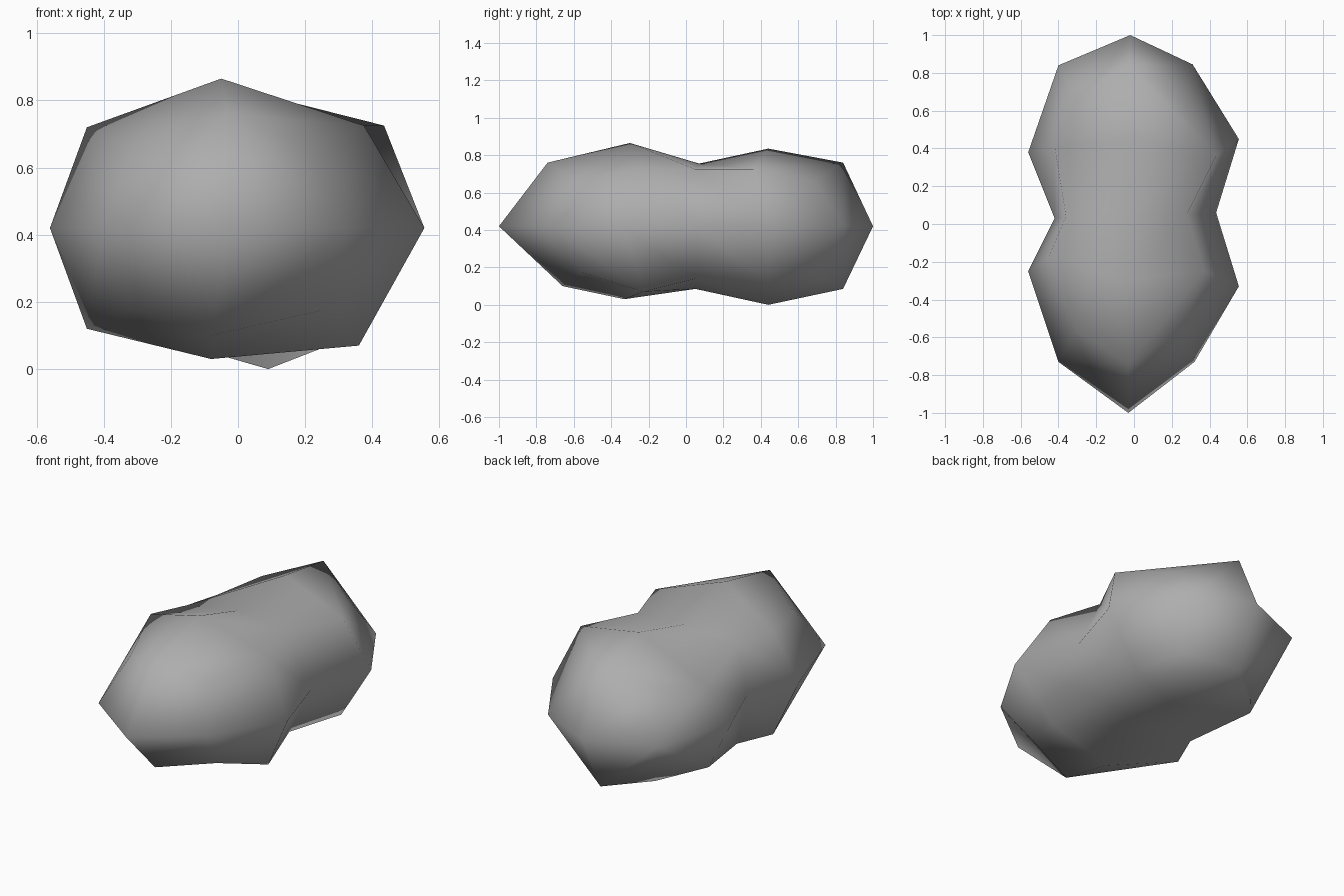
import bpy
import bmesh

cube = bpy.data.objects.get("Cube")
if cube:
    bpy.data.objects.remove(cube, do_unlink=True)

# One plain shell colour
grey = bpy.data.materials.new("shell grey")
grey.use_nodes = True
colour = (0.42, 0.42, 0.42, 1)
grey.diffuse_color = colour
grey.node_tree.nodes["Principled BSDF"].inputs["Base Color"].default_value = colour

MID = 0.42  # height of the long axis

# Uneven cross-sections, each running from the left over the top
front_lobe = [(-.56, -.25, MID), (-.45, -.17, .72), (-.05, -.3, .865), (.375, -.25, .725),
              (.555, -.33, MID), (.36, -.23, .07), (-.08, -.33, .03), (-.45, -.17, .12)]
waist = [(-.42, .03, MID), (-.36, .04, .715), (-.05, .07, .755), (.28, .05, .725),
         (.435, .06, MID), (.3, .05, .14), (0, .05, .085), (-.36, .04, .12)]
back_lobe = [(-.56, .38, MID), (-.42, .41, .62), (0, .44, .835), (.435, .36, .725),
             (.555, .45, MID), (.36, .45, .105), (.09, .44, 0), (-.45, .43, .155)]

# End rings, and the rounded shoulders between their points and the lobe
nose = [(-.4, -.73, MID), (-.03, -.74, .76), (.32, -.73, MID), (-.08, -.66, .1)]
nose_shoulders = [(-.31, -.56, .66), (.24, -.58, .66), (.25, -.56, .175), (-.32, -.54, .18)]
tail = [(-.4, .84, MID), (-.03, .84, .76), (.31, .845, MID), (-.03, .84, .085)]
tail_shoulders = [(-.3, .65, .67), (.25, .68, .66), (.24, .68, .17), (-.26, .66, .11)]

bm = bmesh.new()


def ring(outline):
    """Add the vertices of one cross-section."""
    return [bm.verts.new(point) for point in outline]


def bridge(a, b):
    """Join two rings of equal size with quads."""
    n = len(a)
    for i in range(n):
        j = (i + 1) % n
        bm.faces.new((a[i], a[j], b[j], b[i]))


def split(a, b, c, d):
    """Fill a bent four-sided patch with two triangles that fold along a-c."""
    bm.faces.new((a, b, c))
    bm.faces.new((a, c, d))


def cap(lobe, end, shoulders, tip, sunken=None, spiked=None):
    """Close a lobe with its end ring, shoulders and tip.
    The sunken quarter folds from tip to shoulder; the spiked one from shoulder to lobe."""
    n = len(end)
    for i in range(n):
        j = (i + 1) % n
        side, corner, following = lobe[2 * i], lobe[2 * i + 1], lobe[2 * j]
        mid = shoulders[i]
        split(end[i], side, corner, mid)
        if i == spiked:
            split(mid, corner, following, end[j])
        else:
            split(corner, following, end[j], mid)
        if i == sunken:
            split(mid, end[j], tip, end[i])
        else:
            split(end[i], mid, end[j], tip)


# Two lobes joined at a pinched waist
front, middle, back = ring(front_lobe), ring(waist), ring(back_lobe)
bridge(front, middle)
bridge(middle, back)

# Pointed ends
cap(front, ring(nose), ring(nose_shoulders), bm.verts.new((-.03, -1, MID)), spiked=2)
cap(back, ring(tail), ring(tail_shoulders), bm.verts.new((-.02, 1, MID)), sunken=0)
bmesh.ops.recalc_face_normals(bm, faces=bm.faces)

mesh = bpy.data.meshes.new("peanut_shell")
bm.to_mesh(mesh)
bm.free()
mesh.materials.append(grey)
for face in mesh.polygons:
    face.use_smooth = True
shell = bpy.data.objects.new("peanut_shell", mesh)
bpy.context.collection.objects.link(shell)
